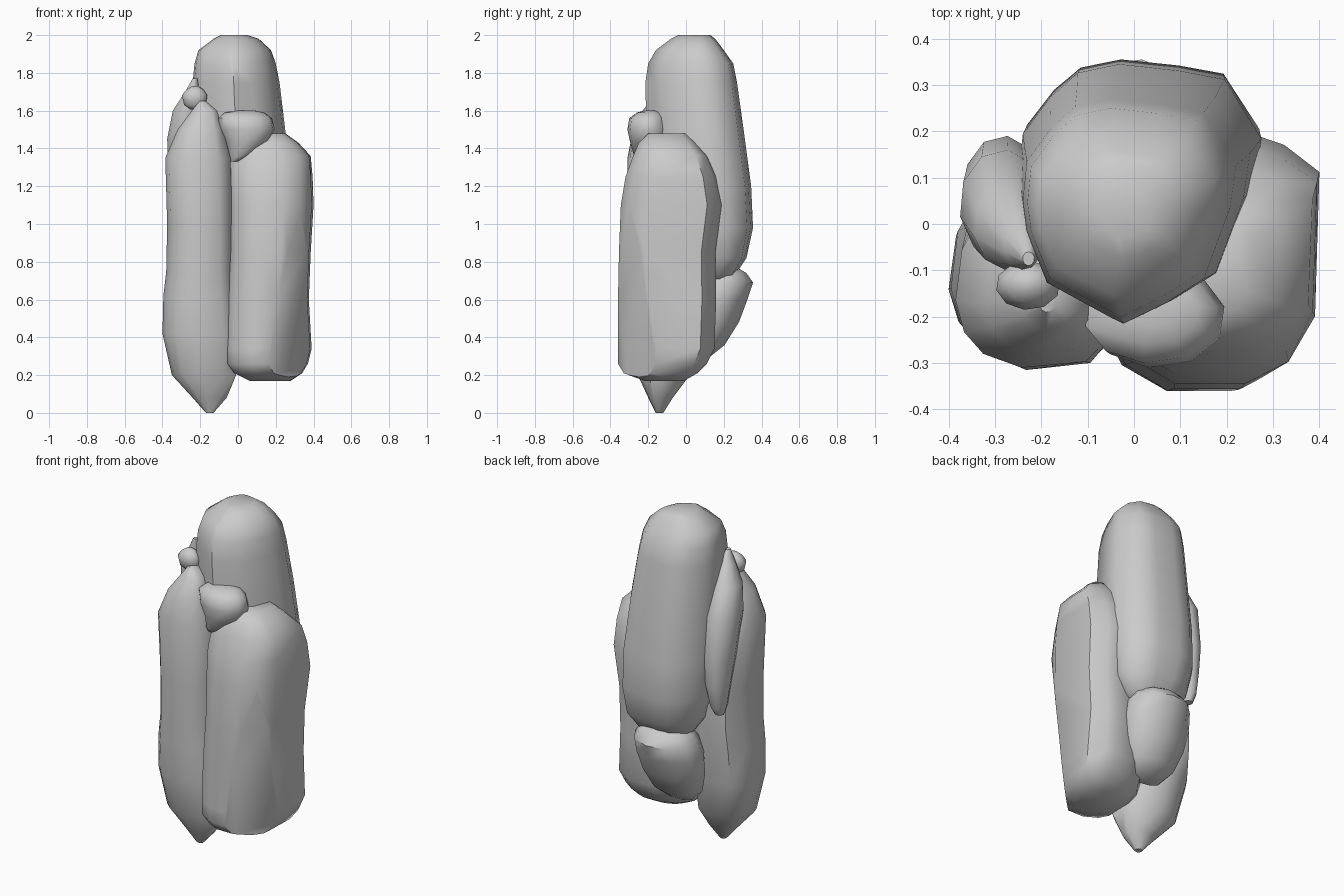
import bpy, bmesh, math
from mathutils import Vector

ROUND = [(math.cos(math.tau * i / 10 + 0.2), math.sin(math.tau * i / 10 + 0.2)) for i in range(10)]


def rock(name, sections, outline=ROUND, cut=None):
    """Loft a plan outline through sections (z, x0, x1, y0, y1); cut = (point, normal) chips a flat face."""
    xs = [p[0] for p in outline]
    ys = [p[1] for p in outline]
    ax, ay = min(xs), min(ys)
    w, d = max(xs) - ax, max(ys) - ay
    bm = bmesh.new()
    rings = []
    for z, x0, x1, y0, y1 in sections:
        rings.append([bm.verts.new((x0 + (x - ax) / w * (x1 - x0),
                                    y0 + (y - ay) / d * (y1 - y0), z)) for x, y in outline])
    n = len(outline)
    for a, b in zip(rings, rings[1:]):
        for i in range(n):
            j = (i + 1) % n
            bm.faces.new((a[i], a[j], b[j], b[i]))
    bm.faces.new(rings[0][::-1])
    bm.faces.new(rings[-1])
    if cut:
        geom = bm.verts[:] + bm.edges[:] + bm.faces[:]
        res = bmesh.ops.bisect_plane(bm, geom=geom, plane_co=Vector(cut[0]),
                                     plane_no=Vector(cut[1]), clear_outer=True)
        edges = [e for e in res["geom_cut"] if isinstance(e, bmesh.types.BMEdge)]
        bmesh.ops.holes_fill(bm, edges=edges, sides=0)
    bmesh.ops.recalc_face_normals(bm, faces=bm.faces)
    me = bpy.data.meshes.new(name)
    bm.to_mesh(me)
    bm.free()
    ob = bpy.data.objects.new(name, me)
    bpy.context.collection.objects.link(ob)
    bpy.ops.object.select_all(action='DESELECT')
    ob.select_set(True)
    bpy.context.view_layer.objects.active = ob
    bpy.ops.object.shade_smooth_by_angle(angle=math.radians(48))
    return ob


# tall rear pillar
rock("rear_pillar", [
    (0.69, -.08, .14, .06, .22), (0.73, -.14, .19, 0, .26), (0.82, -.20, .25, -.08, .32),
    (0.98, -.24, .27, -.15, .355), (1.2, -.25, .275, -.20, .345), (1.5, -.245, .25, -.21, .305),
    (1.75, -.24, .22, -.215, .27), (1.85, -.23, .20, -.20, .25),
    (1.92, -.21, .175, -.16, .20), (1.98, -.13, .11, -.08, .155), (2.0, -.09, .05, -.04, .13)],
    [(-.03, .36), (.1, .345), (.2, .325), (.28, .19), (.265, .08), (.2, -.1), (.11, -.16),
     (0, -.215), (-.03, -.2), (-.19, -.11), (-.24, .02), (-.25, .1), (-.24, .2),
     (-.18, .285), (-.12, .34)])

# right front pillar, chipped along its lower outer corner
rock("right_pillar", [
    (0.17, .06, .28, -.22, -.01), (0.21, -.02, .34, -.33, .06), (0.26, -.055, .37, -.36, .11),
    (0.34, -.065, .39, -.36, .15), (0.6, -.055, .375, -.36, .16), (0.85, -.04, .385, -.355, .155),
    (1.1, -.045, .40, -.345, .19), (1.25, -.05, .395, -.32, .16), (1.36, -.04, .385, -.28, .11),
    (1.43, 0, .32, -.25, .05), (1.48, .08, .25, -.20, 0)],
    [(.4, .11), (.32, .17), (.26, .19), (.13, .18), (.01, .12), (-.06, .02), (-.07, -.22),
     (-.03, -.3), (.07, -.36), (.23, -.36), (.33, -.31), (.39, -.21)],
    cut=((.53, 0, .3), (1, -1, -.13)))

# left front pillar, tapering to a point at the base
rock("left_pillar", [
    (0, -.17, -.13, -.16, -.12), (0.08, -.24, -.06, -.20, -.07), (0.2, -.35, -.01, -.255, .02),
    (0.42, -.40, 0, -.29, .07), (0.62, -.395, -.02, -.30, .09), (0.75, -.38, -.03, -.305, .10),
    (1.0, -.375, -.03, -.315, .10), (1.35, -.385, -.04, -.31, .04), (1.5, -.32, -.08, -.28, -.02),
    (1.6, -.245, -.11, -.23, -.08), (1.65, -.205, -.17, -.19, -.13)],
    [(-.405, -.14), (-.385, -.22), (-.34, -.275), (-.25, -.31), (-.1, -.295), (-.03, -.22),
     (-.03, -.08), (-.1, .05), (-.22, .1), (-.34, .08), (-.39, -.01)])

# leaning sliver on the left
rock("left_sliver", [
    (0.87, -.32, -.27, .08, .13), (0.92, -.335, -.25, .05, .16), (1.05, -.35, -.22, .02, .18),
    (1.2, -.365, -.2, -.02, .19), (1.45, -.375, -.19, -.08, .16), (1.6, -.345, -.19, -.10, .08),
    (1.7, -.28, -.2, -.10, 0), (1.77, -.24, -.215, -.09, -.06)])

# boulder wedged at the front
rock("front_boulder", [
    (1.33, -.04, .02, -.25, -.16), (1.36, -.05, .07, -.275, -.12), (1.43, -.065, .16, -.295, -.09),
    (1.5, -.095, .195, -.31, -.09), (1.56, -.105, .18, -.30, -.10), (1.59, -.07, .14, -.26, -.12),
    (1.6, -.01, .09, -.22, -.15)])

# pebble near the top of the left pillar
rock("pebble", [
    (1.605, -.25, -.19, -.15, -.12), (1.63, -.285, -.17, -.175, -.09),
    (1.68, -.297, -.16, -.185, -.08), (1.71, -.275, -.18, -.17, -.09),
    (1.73, -.245, -.21, -.145, -.115)])

# low boulder at the back
rock("back_boulder", [
    (0.3, -.11, .07, .03, .13), (0.36, -.165, .13, 0, .205), (0.48, -.20, .17, -.01, .28),
    (0.6, -.21, .19, 0, .325), (0.69, -.19, .18, .03, .355), (0.74, -.15, .15, .06, .32),
    (0.77, -.08, .10, .12, .27)])
